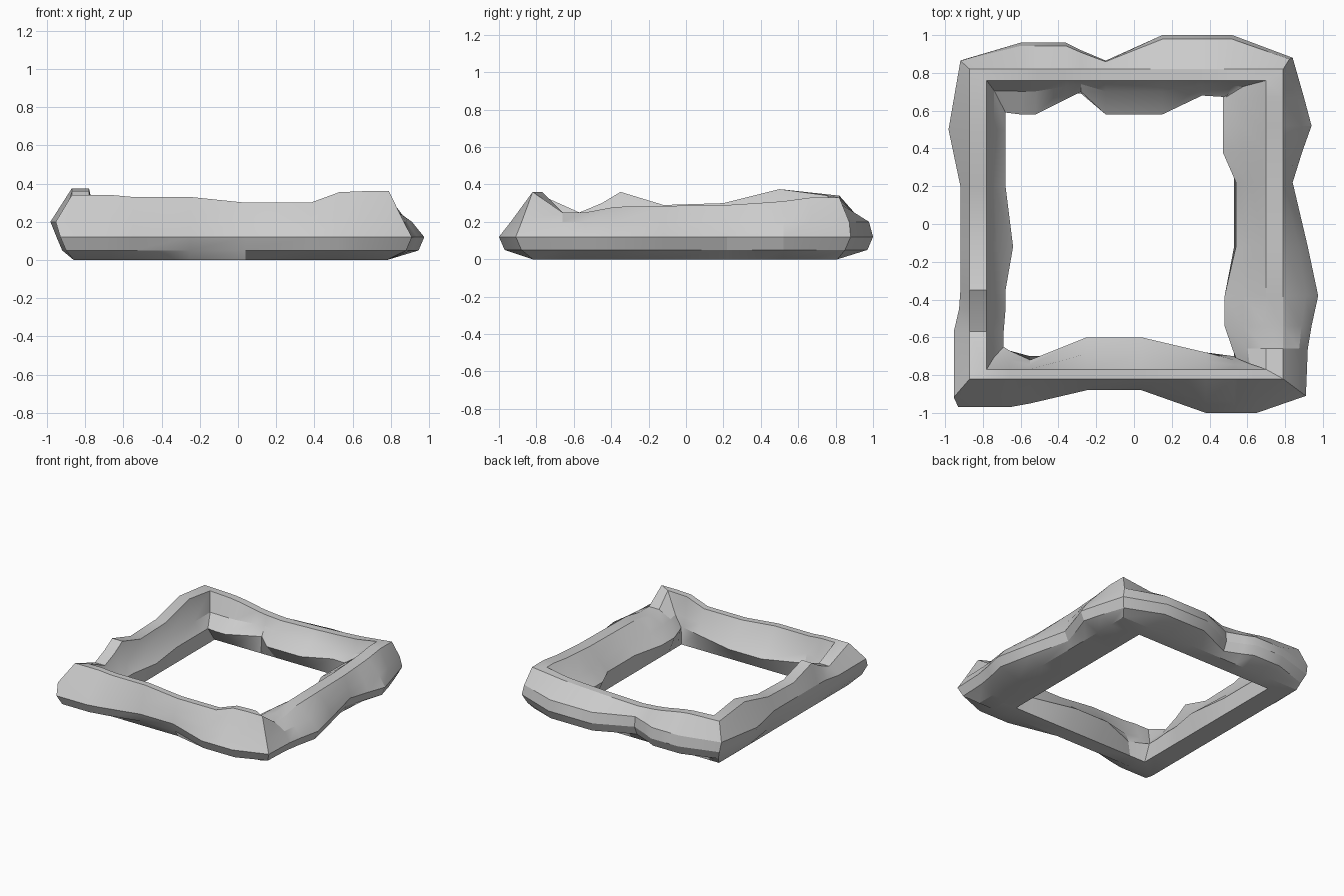
import bpy, bmesh, math

if "Cube" in bpy.data.objects:
    bpy.data.objects.remove(bpy.data.objects["Cube"])

def mix(a, b, k):
    return a + (b - a) * k

# Per side: bottom outer/inner, ridge outer/inner, outer blend, inner blend,
# stations along the side: (position, outer bulge, inner bulge, ridge height)
SIDES = {
    "S": (.82, .70, .82, .77, .35, .5,
          [(-.66, .97, .67, .34), (-.55, .95, .72, .33), (-.25, .88, .60, .33),
           (.04, .88, .60, .30), (.38, 1.0, .68, .30), (.53, 1.0, .72, .355),
           (.65, 1.0, .72, .36)]),
    "E": (.78, .53, .79, .70, .35, .45,
          [(-.66, .92, .52, .25), (-.54, .94, .48, .25), (-.38, .975, .48, .28),
           (-.12, .92, .54, .285), (.22, .84, .54, .29), (.38, .89, .47, .30),
           (.52, .94, .47, .31), (.67, .90, .47, .33)]),
    "N": (.81, .69, .82, .76, .12, .68,
          [(.52, 1.0, .67, .30), (.36, 1.0, .68, .29), (.15, 1.0, .58, .28),
           (-.15, .865, .58, .27), (-.28, .92, .70, .28), (-.36, .96, .66, .29),
           (-.52, .96, .58, .32), (-.60, .96, .58, .33)]),
    "W": (.86, .69, .87, .78, -.4, .6,
          [(.50, .95, .68, .375), (.20, .905, .68, .30), (-.12, .905, .64, .29),
           (-.35, .905, .68, .36), (-.45, .91, .68, .30), (-.57, .93, .69, .25)]),
}
# Corner at the start of each side: neighbour side, own outer/inner, neighbour outer/inner, height
CORNERS = {
    "S": ("W", .97, .65, .93, .69, .34),
    "E": ("S", .91, .54, .91, .71, .36),
    "N": ("E", .88, .66, .84, .48, .33),
    "W": ("N", .905, .68, .87, .59, .34),
}

def profile(side, o, i, h):
    """Cross-section as (outward distance, height)."""
    bo, bi, ro, ri, k, ki, _ = SIDES[side]
    return [(bo, 0), (o - .03, .05), (o, .12), (mix(o, ro, k), .2), (ro, h),
            (ri, h), (mix(i, ri, ki), .2), (i, .13), (bi, 0)]

def place(side, d, t):
    return {"S": (t, -d), "N": (t, d), "E": (d, t), "W": (-d, t)}[side]

# Rough-hewn square frame: sections swept round the four sides, mitred at corners
bm = bmesh.new()
rings = []
for side in "SENW":
    other, o, i, oo, oi, h = CORNERS[side]
    ring = []
    for (d, z), (e, _) in zip(profile(side, o, i, h), profile(other, oo, oi, h)):
        sign = -1 if other in "SW" else 1
        x, y = place(side, d, sign * e)
        ring.append(bm.verts.new((x, y, z)))
    rings.append(ring)
    for t, o, i, h in SIDES[side][6]:
        rings.append([bm.verts.new((*place(side, d, t), z))
                      for d, z in profile(side, o, i, h)])

for a, b in zip(rings, rings[1:] + rings[:1]):
    for j in range(len(a)):
        k = (j + 1) % len(a)
        bm.faces.new((a[j], b[j], b[k], a[k]))
bmesh.ops.recalc_face_normals(bm, faces=bm.faces)

mesh = bpy.data.meshes.new("stone_frame")
bm.to_mesh(mesh)
bm.free()
frame = bpy.data.objects.new("stone_frame", mesh)
bpy.context.collection.objects.link(frame)
bpy.context.view_layer.objects.active = frame
frame.select_set(True)
bpy.ops.object.shade_smooth_by_angle(angle=math.radians(25))
